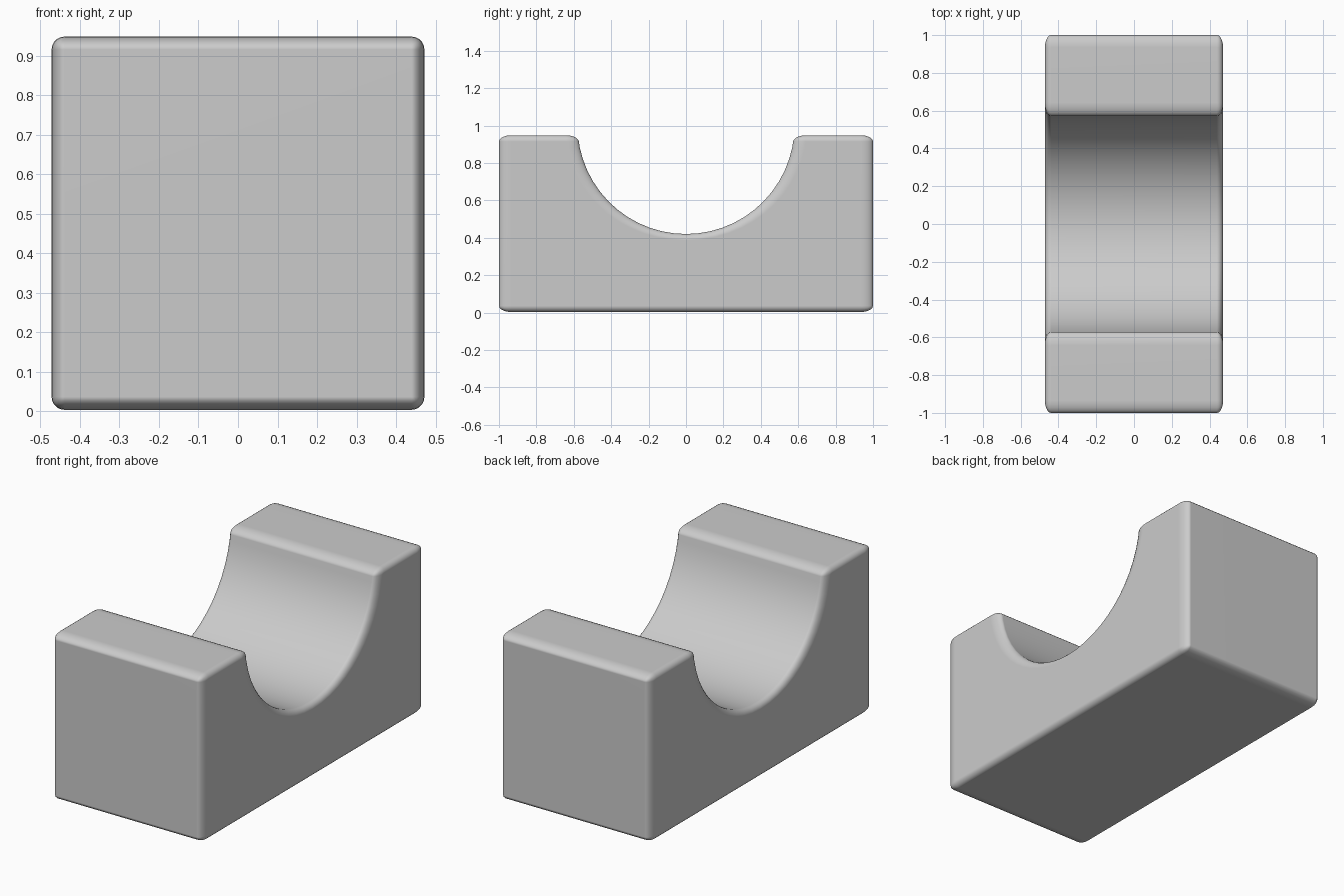
import bpy, bmesh
from math import acos, asin, cos, sin, pi

if "Cube" in bpy.data.objects:
    bpy.data.objects.remove(bpy.data.objects["Cube"])

HALF_X, HALF_Y = 0.472, 1.0
Z0, Z1 = 0.003, 0.948
RADIUS, CENTRE_Z, SEGMENTS = 0.58, 1.0, 26
STRETCH = 2.0  # edge rounding is twice as wide along y

# Side profile (y, z): block with a round saddle cut in the top
start = asin((CENTRE_Z - Z1) / RADIUS)
profile = [(-HALF_Y, Z0), (HALF_Y, Z0), (HALF_Y, Z1)]
for i in range(SEGMENTS + 1):
    a = start + (pi - 2 * start) * i / SEGMENTS
    profile.append((RADIUS * cos(a), CENTRE_Z - RADIUS * sin(a)))
profile.append((-HALF_Y, Z1))

# Extrude the profile across x
bm = bmesh.new()
face = bm.faces.new([bm.verts.new((-HALF_X, y / STRETCH, z)) for y, z in profile])
ext = bmesh.ops.extrude_face_region(bm, geom=[face])
bmesh.ops.translate(bm, vec=(2 * HALF_X, 0, 0),
                    verts=[g for g in ext["geom"] if isinstance(g, bmesh.types.BMVert)])
bmesh.ops.recalc_face_normals(bm, faces=bm.faces)
mesh = bpy.data.meshes.new("saddle_block")
bm.to_mesh(mesh)
bm.free()
block = bpy.data.objects.new("saddle_block", mesh)
bpy.context.collection.objects.link(block)
bpy.context.view_layer.objects.active = block
block.select_set(True)

# Soft rounded edges, then stretch to full length
bevel = block.modifiers.new("rounded_edges", 'BEVEL')
bevel.width = 0.033
bevel.segments = 5
bevel.limit_method = 'ANGLE'
bevel.angle_limit = 0.6
bpy.ops.object.modifier_apply(modifier=bevel.name)
block.scale.y = STRETCH
bpy.ops.object.transform_apply(location=False, rotation=False, scale=True)
bpy.ops.object.shade_smooth()
normals = block.modifiers.new("clean_shading", 'WEIGHTED_NORMAL')
normals.keep_sharp = True
